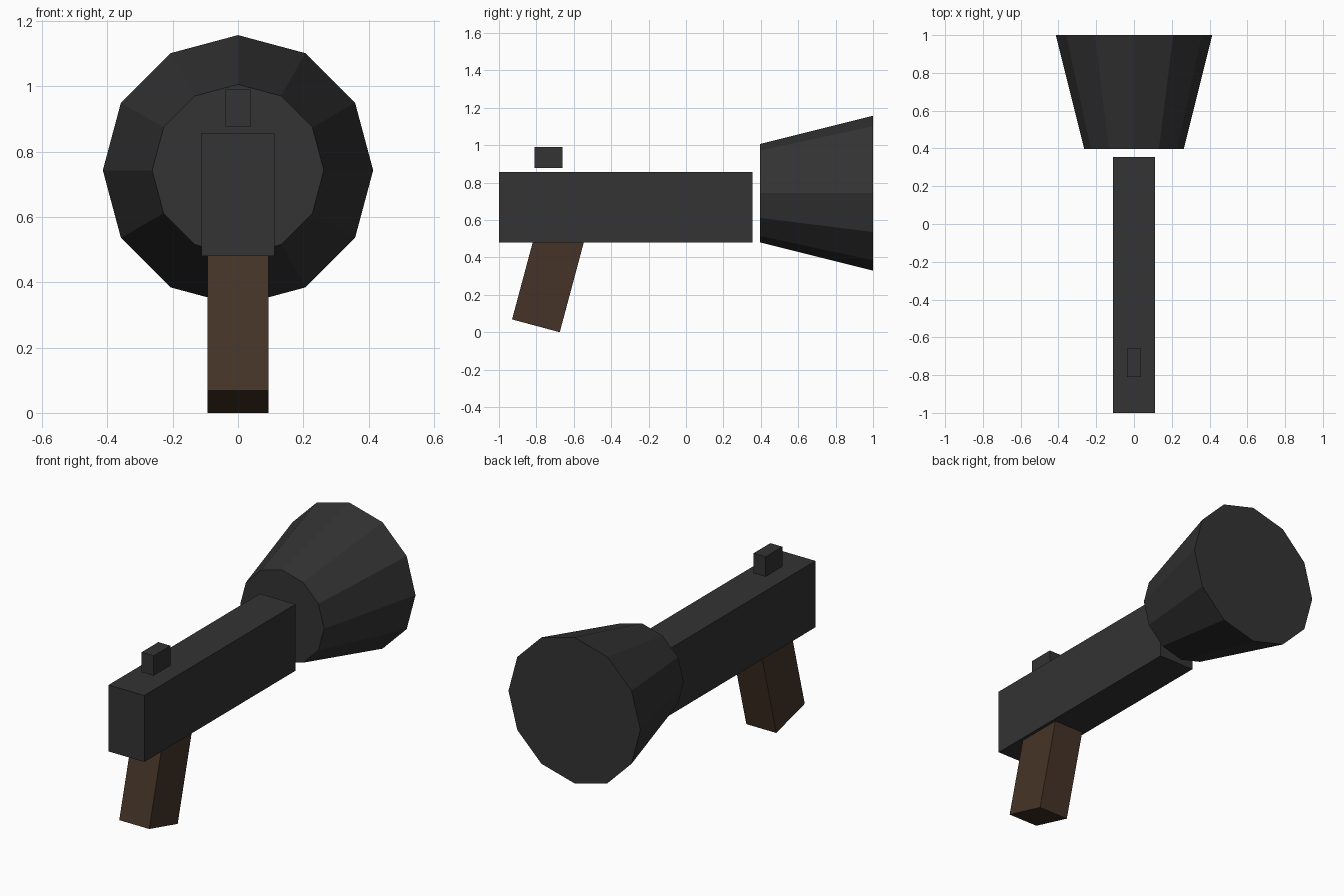
import bpy, math
from mathutils import Matrix

if "Cube" in bpy.data.objects:
    bpy.data.objects.remove(bpy.data.objects["Cube"])


def material(name, rgb):
    m = bpy.data.materials.new(name)
    m.diffuse_color = (*rgb, 1)
    m.use_nodes = True
    m.node_tree.nodes["Principled BSDF"].inputs["Base Color"].default_value = m.diffuse_color
    return m


metal = material("dark metal", (0.033, 0.033, 0.033))
wood = material("brown wood", (0.060, 0.034, 0.020))


def box(name, lo, hi, mat):
    bpy.ops.mesh.primitive_cube_add(size=1, location=[(a + b) / 2 for a, b in zip(lo, hi)])
    ob = bpy.context.object
    ob.name = name
    ob.scale = [b - a for a, b in zip(lo, hi)]
    bpy.ops.object.transform_apply(location=True, rotation=True, scale=True)
    ob.data.materials.append(mat)
    return ob


# Receiver body and rear sight
box("body", (-0.112, -1.0, 0.48), (0.112, 0.356, 0.857), metal)
box("sight", (-0.038, -0.81, 0.877), (0.038, -0.66, 0.99), metal)

# Raked grip: modelled upright from its lower front corner, then tilted
grip = box("grip", (-0.094, -0.264, 0), (0.094, 0, 0.51), wood)
grip.data.transform(Matrix.Translation((0, -0.675, 0)) @ Matrix.Rotation(math.radians(-15), 4, 'X'))

# Twelve-sided flared muzzle, narrow end towards the body
bpy.ops.mesh.primitive_cone_add(vertices=12, radius1=0.263, radius2=0.414, depth=0.604,
                                location=(0, 0.698, 0.743), rotation=(-math.pi / 2, 0, 0))
muzzle = bpy.context.object
muzzle.name = "flared_muzzle"
muzzle.data.materials.append(metal)
